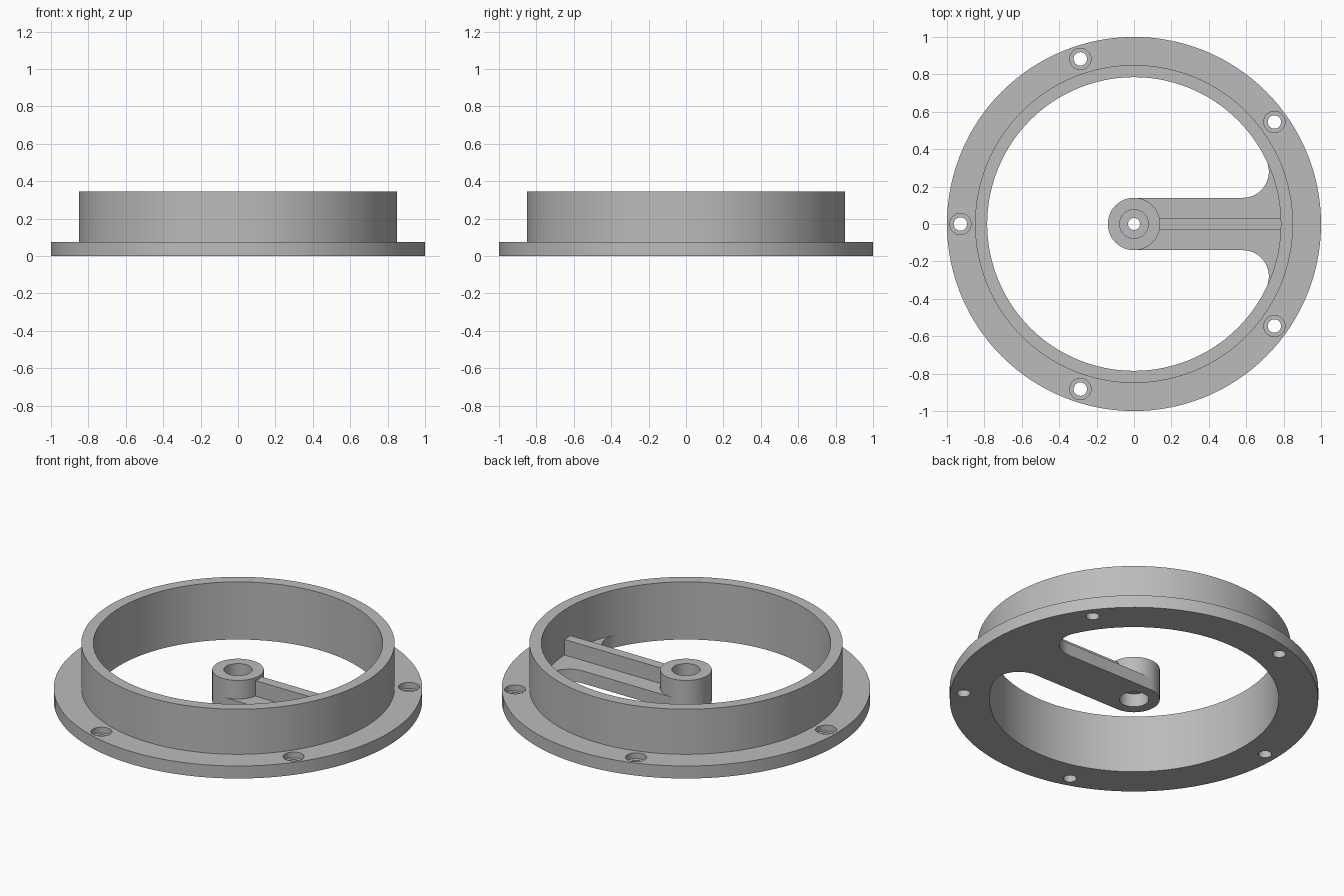
import bpy, bmesh, math
from mathutils import Matrix

cube = bpy.data.objects.get("Cube")
if cube:
    bpy.data.objects.remove(cube, do_unlink=True)

# Main sizes
FLANGE_R, WALL_R, BORE_R = 1.0, 0.85, 0.785
FLANGE_H, WALL_H = 0.075, 0.345
HUB_R, HUB_H, RIB_H = 0.14, 0.186, 0.168
SCREW_R = 0.928

grey = bpy.data.materials.new("plain grey")
grey.use_nodes = True
color = (0.5, 0.5, 0.5, 1)
grey.diffuse_color = color
grey.node_tree.nodes["Principled BSDF"].inputs["Base Color"].default_value = color


def make_object(name, bm):
    bmesh.ops.recalc_face_normals(bm, faces=bm.faces[:])
    mesh = bpy.data.meshes.new(name)
    bm.to_mesh(mesh)
    bm.free()
    mesh.materials.append(grey)
    obj = bpy.data.objects.new(name, mesh)
    bpy.context.scene.collection.objects.link(obj)
    return obj


def lathe(name, profile, steps, closed=False, center=(0, 0)):
    """Spin an (r, z) profile around a vertical axis."""
    bm = bmesh.new()
    verts = [bm.verts.new((r, 0, z)) for r, z in profile]
    edges = [bm.edges.new(pair) for pair in zip(verts, verts[1:])]
    if closed:
        edges.append(bm.edges.new((verts[-1], verts[0])))
    bmesh.ops.spin(bm, geom=verts + edges, cent=(0, 0, 0), axis=(0, 0, 1),
                   angle=math.tau, steps=steps, use_duplicate=False)
    bmesh.ops.remove_doubles(bm, verts=bm.verts[:], dist=1e-5)
    bmesh.ops.translate(bm, verts=bm.verts[:], vec=(*center, 0))
    return make_object(name, bm)


def extrude_outline(name, outline, z0, z1):
    bm = bmesh.new()
    face = bm.faces.new([bm.verts.new((x, y, z0)) for x, y in outline])
    top = bmesh.ops.extrude_face_region(bm, geom=[face])["geom"]
    bmesh.ops.translate(bm, vec=(0, 0, z1 - z0),
                        verts=[v for v in top if isinstance(v, bmesh.types.BMVert)])
    return make_object(name, bm)


def combine(body, tool, operation):
    """Apply a boolean to the body and discard the tool."""
    tool.hide_render = True
    mod = body.modifiers.new(operation, 'BOOLEAN')
    mod.operation, mod.object, mod.solver = operation, tool, 'EXACT'
    graph = bpy.context.evaluated_depsgraph_get()
    mesh = bpy.data.meshes.new_from_object(body.evaluated_get(graph))
    body.modifiers.clear()
    body.data = mesh
    bpy.data.objects.remove(tool, do_unlink=True)


# Flange with raised wall
body = lathe("flanged_ring", [(BORE_R, 0), (FLANGE_R, 0), (FLANGE_R, FLANGE_H),
                              (WALL_R, FLANGE_H), (WALL_R, WALL_H), (BORE_R, WALL_H)],
             128, closed=True)

# Arm with fillets that run tangent into the bore
fillet = HUB_R
cy = HUB_R + fillet
cx = math.sqrt((BORE_R - fillet) ** 2 - cy ** 2)
end_angle = math.atan2(cy, cx)
upper = [(0, HUB_R)]
for i in range(17):
    a = -math.pi / 2 + (end_angle + math.pi / 2) * i / 16
    upper.append((cx + fillet * math.cos(a), cy + fillet * math.sin(a)))
for i in range(9):
    a = end_angle * (1 - i / 8)
    upper.append((0.815 * math.cos(a), 0.815 * math.sin(a)))
lower = [(x, -y) for x, y in reversed(upper[:-1])]
arm = extrude_outline("arm", upper + lower, 0, FLANGE_H)
combine(body, arm, 'UNION')

# Stiffening rib
rib = extrude_outline("rib", [(0.1, -0.03), (0.81, -0.03), (0.81, 0.03), (0.1, 0.03)],
                      0.03, RIB_H)
combine(body, rib, 'UNION')

# Central hub
hub = lathe("hub", [(0, 0), (HUB_R, 0), (HUB_R, HUB_H), (0, HUB_H)], 64)
combine(body, hub, 'UNION')

# Hub bore, wide at both ends with a thin web between
bore = lathe("hub_bore", [(0, -0.1), (0.08, -0.1), (0.08, 0.08), (0.032, 0.08),
                          (0.032, 0.1), (0.077, 0.1), (0.077, 0.3), (0, 0.3)], 48)
combine(body, bore, 'DIFFERENCE')

# Five counterbored screw holes
for i in range(5):
    a = math.radians(36 + 72 * i)
    hole = lathe("screw_hole", [(0, -0.1), (0.036, -0.1), (0.036, 0.04), (0.057, 0.04),
                                (0.057, 0.2), (0, 0.2)], 32,
                 center=(SCREW_R * math.cos(a), SCREW_R * math.sin(a)))
    combine(body, hole, 'DIFFERENCE')

# Smooth round walls, sharp rims
bpy.ops.object.select_all(action='DESELECT')
body.select_set(True)
bpy.context.view_layer.objects.active = body
bpy.ops.object.shade_smooth_by_angle(angle=math.radians(30))
